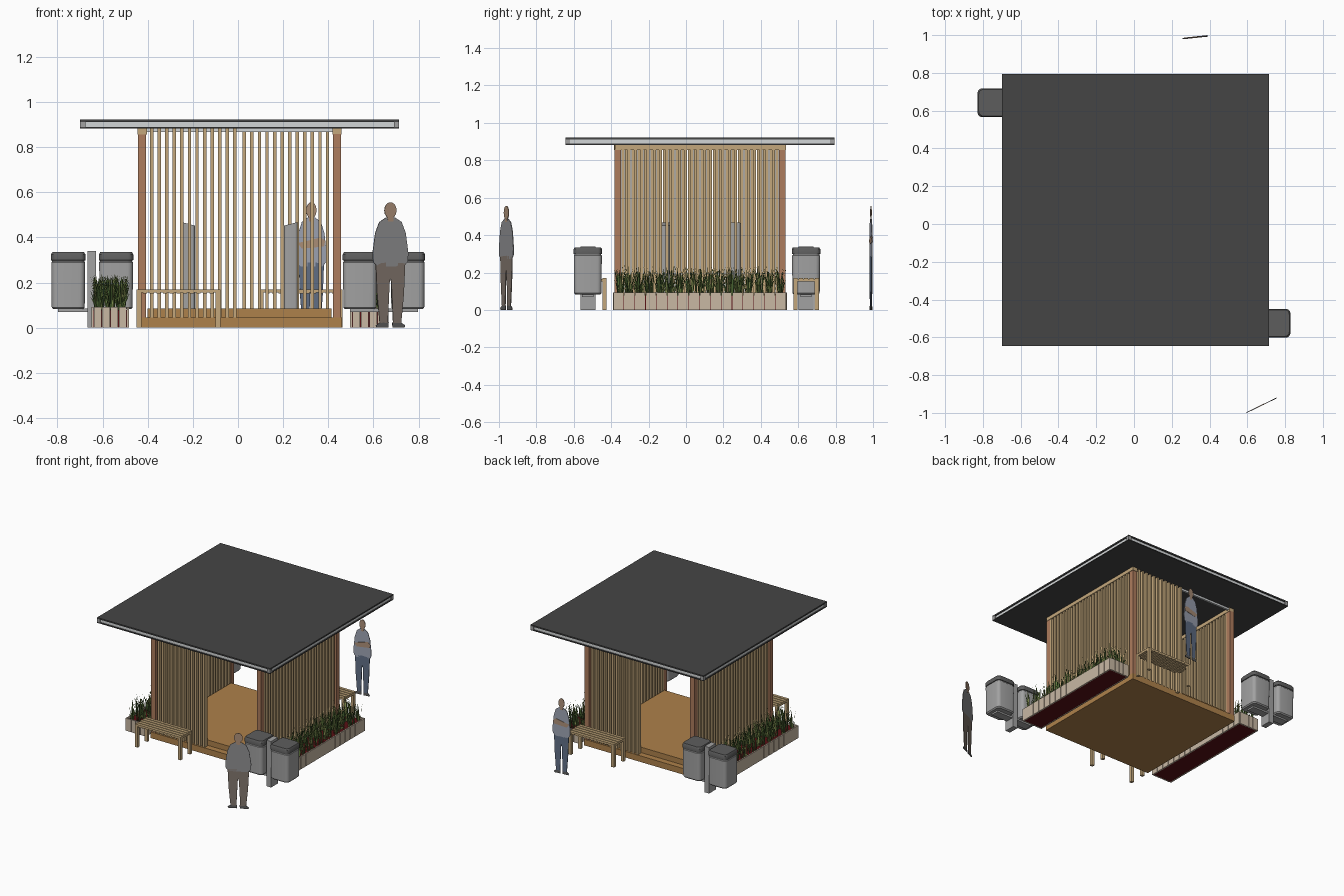
import bpy, bmesh, math, random
from mathutils import Matrix, Vector

if "Cube" in bpy.data.objects:
    bpy.data.objects.remove(bpy.data.objects["Cube"])

random.seed(4)
CX, CY = 0.007, 0.075          # centre of the pavilion's half-turn symmetry


def mat(name, r, g, b):
    m = bpy.data.materials.new(name)
    m.diffuse_color = (r, g, b, 1)
    m.use_nodes = True
    m.node_tree.nodes["Principled BSDF"].inputs["Base Color"].default_value = m.diffuse_color
    return m


WOOD = mat("pale_wood", 0.55, 0.39, 0.20)
POST = mat("copper_wood", 0.42, 0.20, 0.11)
DECK = mat("deck_wood", 0.42, 0.22, 0.07)
ROOF = mat("roof_dark", 0.06, 0.06, 0.06)
TRIM = mat("trim_light", 0.65, 0.67, 0.68)
PLANK = mat("planter_plank", 0.58, 0.48, 0.37)
RED = mat("planter_red", 0.10, 0.005, 0.007)
GREENS = [mat("leaf_dark", 0.06, 0.12, 0.03), mat("leaf_mid", 0.13, 0.21, 0.05),
          mat("leaf_light", 0.28, 0.33, 0.10)]
STEEL = mat("bin_steel", 0.36, 0.36, 0.36)
LID = mat("bin_lid", 0.11, 0.11, 0.11)
SKIN = mat("skin", 0.42, 0.28, 0.19)


def finish(name, bm, mats, twin=False):
    bmesh.ops.recalc_face_normals(bm, faces=bm.faces)
    me = bpy.data.meshes.new(name)
    bm.to_mesh(me)
    bm.free()
    for m in mats:
        me.materials.append(m)
    ob = bpy.data.objects.new(name, me)
    bpy.context.collection.objects.link(ob)
    if twin:                   # second copy turned half round the centre
        t = bpy.data.objects.new(name + "_opposite", me)
        t.location = (2 * CX, 2 * CY, 0)
        t.rotation_euler.z = math.pi
        bpy.context.collection.objects.link(t)
    return ob


def boxes(name, items, m, twin=False):
    bm = bmesh.new()
    for x0, x1, y0, y1, z0, z1 in items:
        mx = Matrix.Translation(((x0 + x1) / 2, (y0 + y1) / 2, (z0 + z1) / 2))
        mx = mx @ Matrix.Diagonal((x1 - x0, y1 - y0, z1 - z0, 1))
        bmesh.ops.create_cube(bm, size=1, matrix=mx)
    return finish(name, bm, [m], twin)


def rounded_loft(name, cx, cy, rings, r, m, slope=0, twin=False):
    """Stack of rounded-rectangle rings (z, half x, half y)."""
    bm, prev = bmesh.new(), None
    for i, (z, hx, hy) in enumerate(rings):
        ring = []
        for q in range(4):
            sx, sy = (1, -1, -1, 1)[q], (1, 1, -1, -1)[q]
            for k in range(6):
                a = math.pi / 2 * (q + k / 5)
                x = sx * (hx - r) + r * math.cos(a)
                y = sy * (hy - r) + r * math.sin(a)
                dz = slope * x / hx if i == len(rings) - 1 else 0
                ring.append(bm.verts.new((cx + x, cy + y, z + dz)))
        if prev:
            for k in range(24):
                bm.faces.new((prev[k], prev[k - 1], ring[k - 1], ring[k]))
        else:
            bm.faces.new(ring)
        prev = ring
    bm.faces.new(prev)
    ob = finish(name, bm, [m], twin)
    bpy.ops.object.select_all(action='DESELECT')
    bpy.context.view_layer.objects.active = ob
    ob.select_set(True)
    bpy.ops.object.shade_smooth_by_angle(angle=math.radians(35))


# Floor: base slab and raised deck
boxes("base_slab", [(-0.445, 0.46, -0.385, 0.535, 0, 0.045)], DECK)
boxes("raised_deck", [(-0.40, 0.415, -0.34, 0.49, 0.045, 0.085)], DECK)

# Roof: two dark sheets around a light frame with corner blocks
RX0, RX1, RY0, RY1 = -0.70, 0.714, -0.645, 0.795
boxes("roof_sheets", [(RX0, RX1, RY0, RY1, 0.912, 0.922),
                      (RX0, RX1, RY0, RY1, 0.882, 0.889)], ROOF)
boxes("roof_frame", [(RX0 + .008, RX1 - .008, RY0 + .008, RY1 - .008, 0.889, 0.912)], TRIM)
boxes("roof_corners", [(x, x + .024, y, y + .024, 0.888, 0.913)
                       for x in (RX0, RX1 - .024) for y in (RY0, RY1 - .024)], STEEL)

# Walls: corner posts, top beams, long side slats and half-width front slats
boxes("corner_posts", [(-0.442, -0.407, y, y + .035, 0.045, 0.858)
                       for y in (-0.382, 0.497)], POST, True)
boxes("side_beam", [(-0.445, -0.404, -0.385, 0.53, 0.856, 0.882)], WOOD, True)
boxes("side_slats", [(-0.441, -0.408, y, y + .016, 0.045, 0.857)
                     for y in [-0.325 + .0335 * i for i in range(25)]], WOOD, True)
boxes("front_slats", [(x, x + .015, -0.381, -0.348, 0.045, 0.882)
                      for x in [-0.39 + .0335 * i for i in range(12)]], WOOD, True)
boxes("door_track", [(-0.02, 0.42, -0.372, -0.357, 0.868, 0.882)], TRIM, True)

# Benches: lattice top on four legs
bx0, bx1, by0, by1 = -0.45, -0.078, -0.56, -0.425
top = [(bx0, bx1, y, y + .021, 0.157, 0.17)
       for y in [by0 + .0285 * i for i in range(5)]]
top += [(x, x + .018, by0, by1, 0.152, 0.166)
        for x in [bx0 + .0295 * i for i in range(13)]]
top += [(x, x + .022, y, y + .022, 0, 0.156)
        for x in (bx0, bx1 - .022) for y in (by0, by1 - .022)]
boxes("bench", top, WOOD, True)

# Planters: red box clad in upright planks
px0, px1, py0, py1 = -0.65, -0.482, -0.385, 0.54
boxes("planter_box", [(px0 + .008, px1 - .008, py0 + .008, py1 - .008, 0.001, 0.078)], RED, True)
planks = []
n = 16
step = (py1 - py0) / n
for i in range(n):
    y = py0 + i * step
    for x in (px0, px1 - .01):
        planks.append((x, x + .01, y + .0015, y + step - .0015, 0, 0.092))
w = (px1 - px0 - .02) / 4
for i in range(4):
    x = px0 + .01 + i * w
    for y in (py0, py1 - .01):
        planks.append((x + .0015, x + w - .0015, y, y + .01, 0, 0.092))
boxes("planter_planks", planks, PLANK, True)

# Grass: tapered leaning blades in clumps
bm = bmesh.new()
for i in range(17):
    for j in range(3):
        cx = px0 + .035 + j * .049 + random.uniform(-.008, .008)
        cy = py0 + .035 + i * .0535 + random.uniform(-.01, .01)
        for k in range(15):
            a, f = random.uniform(0, 6.283), random.uniform(0, 6.283)
            h, lean = random.uniform(.06, .165), random.uniform(.004, .03)
            d = Vector((math.cos(a), math.sin(a), 0))
            s = Vector((math.cos(f), math.sin(f), 0)) * random.uniform(.002, .0038)
            b = Vector((cx, cy, .076)) + d * .010
            mid = b + d * lean * .35 + Vector((0, 0, h * .6))
            tip = b + d * lean + Vector((0, 0, h))
            v = [bm.verts.new(p) for p in (b - s, b + s, mid + s, mid - s, tip)]
            c = random.randrange(3)
            bm.faces.new((v[0], v[1], v[2], v[3])).material_index = c
            bm.faces.new((v[3], v[2], v[4])).material_index = c
finish("grass", bm, GREENS, True)

# Twin litter bins hung on a middle post
for tag, sx, y in (("front", 1, -0.525), ("back", -1, 0.642)):
    boxes(tag + "_bin_post", [(sx * .647 - .019, sx * .647 + .019, y - .04, y + .04, 0, 0.34)], STEEL)
    boxes(tag + "_bin_bracket", [(sx * .647 - .15, sx * .647 + .15, y - .03, y + .03, 0.07, 0.086)], STEEL)
    for side, x in (("inner", 0.54), ("outer", 0.752)):
        nm = f"{tag}_{side}_bin"
        rounded_loft(nm, sx * x, y, [(.082, .066, .066), (.09, .073, .073), (.29, .075, .075),
                                     (.294, .071, .071), (.298, .071, .071)], .024, STEEL)
        rounded_loft(nm + "_lid", sx * x, y, [(.298, .071, .071), (.299, .076, .076), (.325, .076, .076),
                                              (.335, .070, .070)], .024, LID)

# Ash columns inside
rounded_loft("ash_column", -0.22, -0.113, [(.085, .03, .028), (.44, .03, .028), (.46, .03, .028)],
             .012, STEEL, slope=-.008, twin=True)


# Standing figures: flat cut-outs made from mirrored outlines
def figure(name, loc, angle, wide, top_mat, leg_mat, crossed):
    bm = bmesh.new()

    def plate(pts, mi, t=.002):
        f = bm.faces.new([bm.verts.new((u * wide, -t, z)) for u, z in pts])
        f.material_index = mi
        r = bmesh.ops.extrude_face_region(bm, geom=[f], use_keep_orig=True)
        vs = [g for g in r["geom"] if isinstance(g, bmesh.types.BMVert)]
        bmesh.ops.translate(bm, verts=vs, vec=(0, 2 * t, 0))

    def mirrored(half):
        return half + [(-u, z) for u, z in reversed(half)]

    plate(mirrored([(.02, .488), (.05, .468), (.068, .42), (.08, .33), (.077, .29), (.058, .272)]), 0)
    plate([(.027 * math.cos(a), .52 + .036 * math.sin(a))
           for a in [math.tau * i / 14 for i in range(14)]], 2)
    plate(mirrored([(.012, .47), (.014, .495)]), 2, .0025)
    for s in (1, -1):
        plate([(s * u, z) for u, z in ((0, .29), (.066, .285), (.06, .15), (.048, .02),
                                       (.012, .02), (.004, .2), (0, .22))], 1)
        plate([(s * u, z) for u, z in ((.008, .024), (.046, .024), (.066, .01), (.062, 0), (.01, 0))], 3)
    if crossed:
        plate([(-.072, .375), (.05, .40), (.072, .385), (.066, .36), (-.05, .35)], 2, .004)
    ob = finish(name, bm, [top_mat, leg_mat, SKIN, LID])
    ob.location, ob.rotation_euler.z = loc, angle


figure("front_figure", (0.675, -0.96, 0), math.radians(26), 1.1,
       mat("grey_shirt", 0.27, 0.27, 0.28), mat("brown_trousers", 0.22, 0.18, 0.15), False)
figure("back_figure", (0.325, 0.989, 0), math.radians(6), 0.85,
       mat("blue_shirt", 0.34, 0.37, 0.45), mat("jeans", 0.12, 0.16, 0.24), True)
